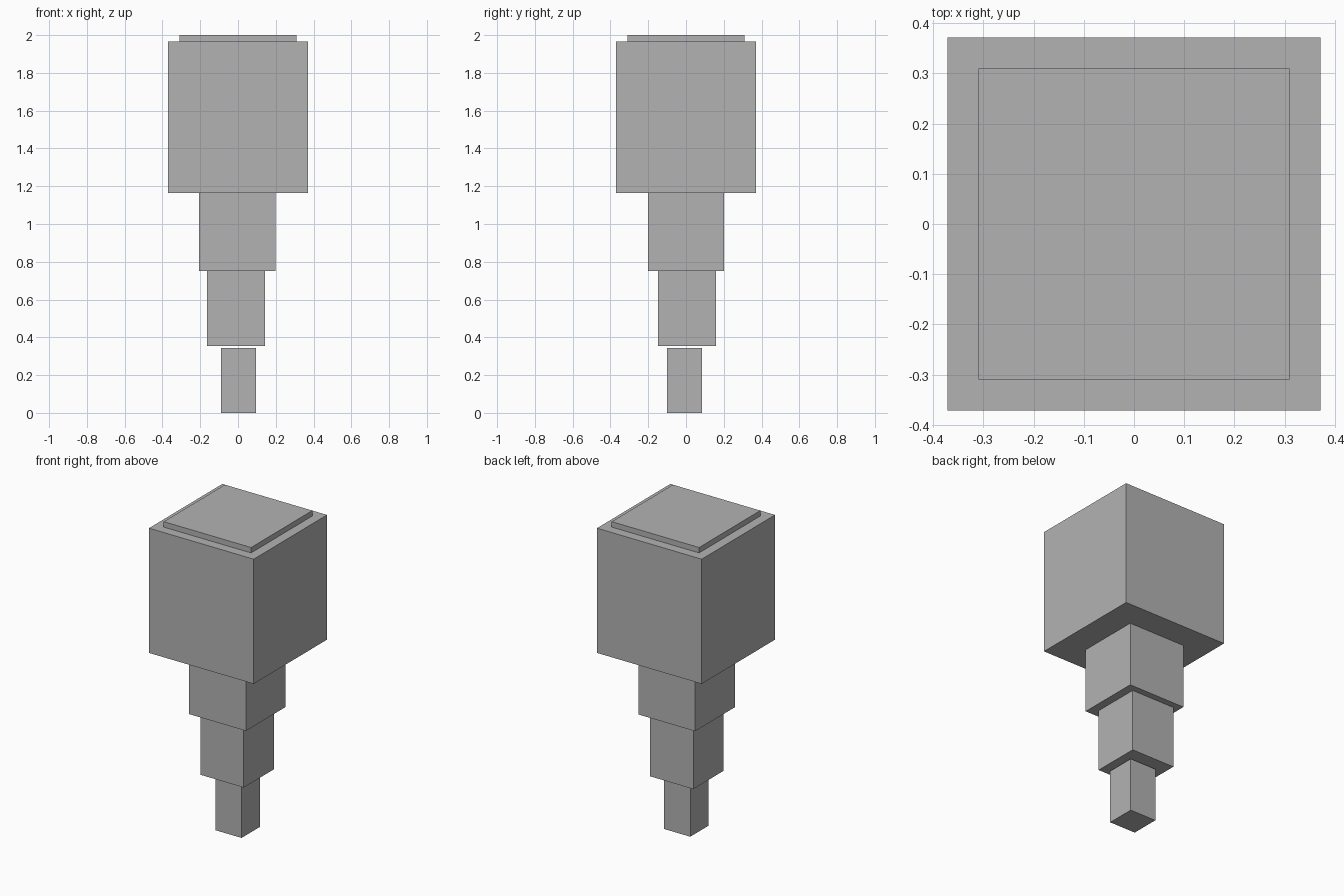
import bpy

if "Cube" in bpy.data.objects:
    bpy.data.objects.remove(bpy.data.objects["Cube"])

# Single plain grey
grey = bpy.data.materials.new("plain_grey")
grey.diffuse_color = (0.45, 0.45, 0.45, 1.0)
grey.use_nodes = True
grey.node_tree.nodes["Principled BSDF"].inputs["Base Color"].default_value = grey.diffuse_color


def block(name, x, y, width, z0, z1):
    """Square block of the given width, centred on (x, y), from z0 to z1."""
    bpy.ops.mesh.primitive_cube_add(size=1, location=(x, y, (z0 + z1) / 2))
    ob = bpy.context.object
    ob.name = name
    ob.scale = (width, width, z1 - z0)
    bpy.ops.object.transform_apply(location=False, rotation=False, scale=True)
    ob.data.materials.append(grey)
    return ob


# Stacked tiers, from the narrow foot to the thin top plate
block("foot_block", 0.003, -0.008, 0.186, 0.0, 0.344)
block("lower_tier", -0.01, 0.006, 0.308, 0.354, 0.752)
block("middle_tier", -0.004, 0.0, 0.403, 0.752, 1.165)
block("head_block", 0.0, 0.0, 0.743, 1.165, 1.965)
block("top_plate", 0.0, 0.0, 0.62, 1.965, 2.0)
